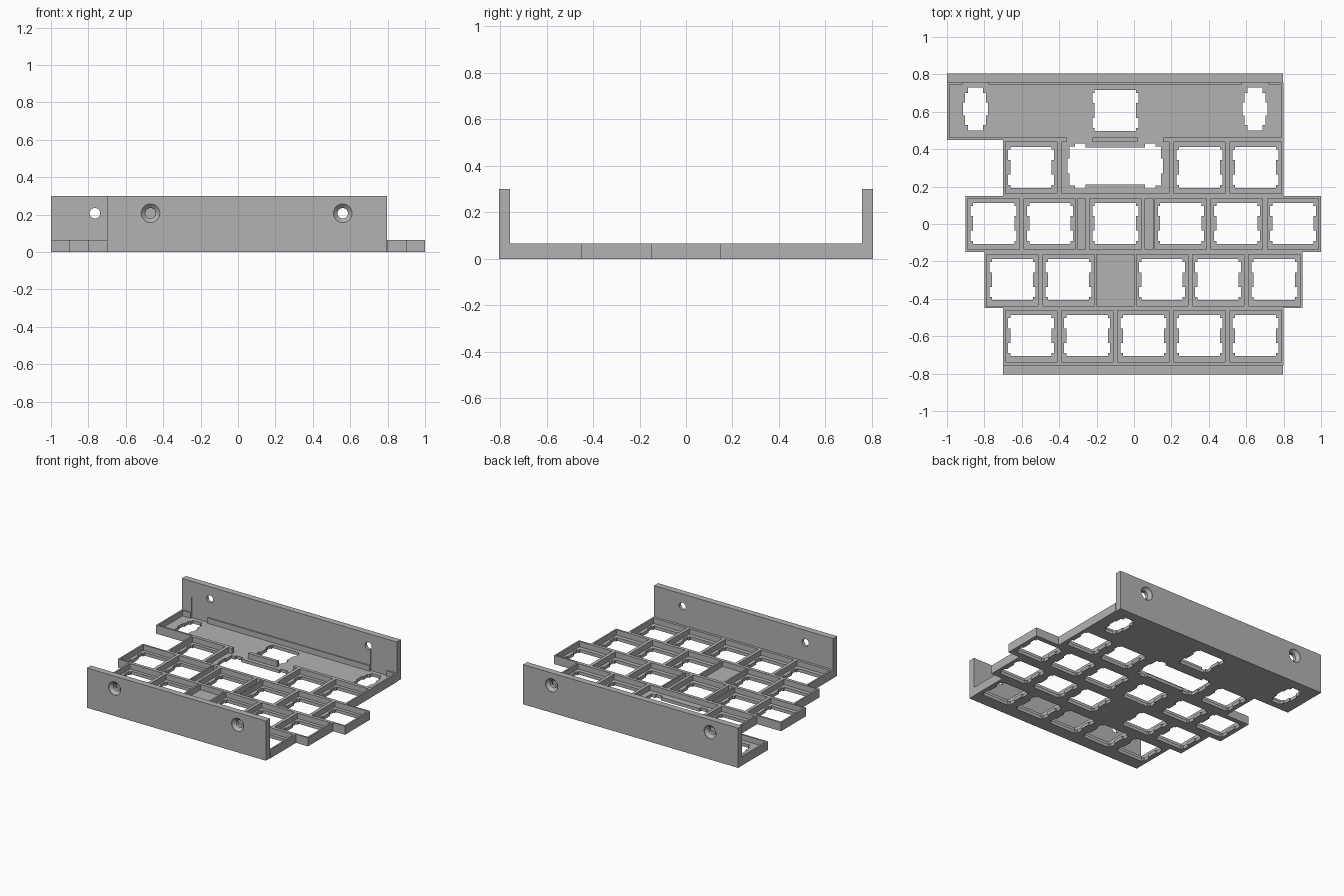
import bpy, bmesh, math
from mathutils import Matrix

cube = bpy.data.objects.get("Cube")
if cube:
    bpy.data.objects.remove(cube, do_unlink=True)

grey = bpy.data.materials.new("plate grey")
grey.use_nodes = True
grey.diffuse_color = (0.45, 0.45, 0.45, 1)
grey.node_tree.nodes["Principled BSDF"].inputs["Base Color"].default_value = (0.45, 0.45, 0.45, 1)

FLOOR, RIM, WALL = 0.024, 0.065, 0.3     # heights
EDGE, INNER = 0.805, 0.757               # outer and inner wall faces
KEY, RIB = 0.3, 0.0125                   # key pitch and half rib width


def prism(bm, points, z0, z1):
    """Extrude a flat outline between two heights."""
    face = bm.faces.new([bm.verts.new((x, y, z0)) for x, y in points])
    top = bmesh.ops.extrude_face_region(bm, geom=[face])["geom"]
    verts = [v for v in top if isinstance(v, bmesh.types.BMVert)]
    bmesh.ops.translate(bm, vec=(0, 0, z1 - z0), verts=verts)


def box(bm, x0, x1, y0, y1, z0, z1):
    prism(bm, [(x0, y0), (x1, y0), (x1, y1), (x0, y1)], z0, z1)


def finish(bm, name):
    bmesh.ops.recalc_face_normals(bm, faces=bm.faces)
    mesh = bpy.data.meshes.new(name)
    bm.to_mesh(mesh)
    bm.free()
    mesh.materials.append(grey)
    obj = bpy.data.objects.new(name, mesh)
    bpy.context.scene.collection.objects.link(obj)
    return obj


def cut(obj, cutters):
    """Subtract each cutter and bake the result."""
    for cutter in cutters:
        mod = obj.modifiers.new("cut", "BOOLEAN")
        mod.operation, mod.solver, mod.object = "DIFFERENCE", "EXACT", cutter
    bpy.context.view_layer.update()
    baked = bpy.data.meshes.new_from_object(
        obj.evaluated_get(bpy.context.evaluated_depsgraph_get()))
    obj.modifiers.clear()
    obj.data = baked


def four_way(quarter, cx, cy):
    """Mirror a first-quadrant outline into a closed one."""
    right = [(x, -y) for x, y in reversed(quarter)] + quarter
    loop = right + [(-x, y) for x, y in reversed(right)]
    return [(cx + x, cy + y) for x, y in loop]


# Outlines of the openings, one quadrant each
switch = [(.11, .039), (.123, .039), (.123, .094), (.11, .094), (.11, .11)]
small = [(.067, .035), (.056, .035), (.056, .085), (.04, .085), (.04, .115)]
wide = [(.255, .04), (.245, .04), (.245, .105), (.215, .105), (.215, .12),
        (.16, .12), (.16, .098)]

# Rows from front to back: y centre, left edge, right edge, key centres
rows = [(-.6, -.7, .8, [-.55, -.25, .05, .35, .65]),
        (-.3, -.8, .9, [-.65, -.35, .15, .45, .75]),
        (0, -.9, 1, [-.75, -.45, -.1, .25, .55, .85]),
        (.3, -.7, .8, [-.55, .35, .65])]

# Stepped base outline
right, left = [], []
for cy, x0, x1, keys in rows:
    lo = -INNER if cy == -.6 else cy - KEY / 2
    right += [(x1, lo), (x1, cy + KEY / 2)]
    left += [(x0, lo), (x0, cy + KEY / 2)]
right += [(.8, INNER)]
left += [(-1, .45), (-1, INNER)]
right = [p for p in right if p != (.8, .45)]
bm = bmesh.new()
prism(bm, right + left[::-1], 0, RIM)
base = finish(bm, "key_plate")

# Pockets and through openings
pockets, gaps, holes = bmesh.new(), bmesh.new(), bmesh.new()
half = KEY / 2 - RIB


def pocket(x0, x1, cy):
    box(pockets, x0, x1, cy - half, cy + half, FLOOR, .18)


for cy, x0, x1, keys in rows:
    for cx in keys:
        pocket(cx - half, cx + half, cy)
        prism(holes, four_way(switch, cx, cy + .003), -.1, .1)
pocket(-.4 + RIB, .2 - RIB, .3)
pocket(-.2, 0, -.3)
pocket(-.302, -.26, 0)
pocket(.06, .102, 0)
box(pockets, -1 + RIB, .8 - RIB, .45 + RIB, INNER - .01, FLOOR, .18)
prism(holes, four_way(wide, -.1, .31), -.1, .1)
prism(holes, four_way(switch, -.1, .607), -.1, .1)
for cx in (-.848, .648):
    prism(holes, four_way(small, cx, .615), -.1, .1)
    box(gaps, cx - .07, cx + .07, .7, INNER + .005, FLOOR, .18)
for cx in (-.29, .087):
    box(gaps, cx - .068, cx + .068, .42, .48, FLOOR, .18)
pocket_cutter = finish(pockets, "pocket_cutter")
gap_cutter = finish(gaps, "gap_cutter")
hole_cutter = finish(holes, "opening_cutter")
cut(base, [pocket_cutter, gap_cutter, hole_cutter])


def screw_cutter(xs, side):
    """Countersunk screw holes entering from the outer wall face."""
    bm = bmesh.new()
    profile = [(.05, .02), (.05, -.003), (.028, -.024), (.028, -.08)]
    for x in xs:
        rings = []
        for r, d in profile:
            rings.append([bm.verts.new((x + r * math.cos(a), side * (EDGE + d),
                                        .207 + r * math.sin(a)))
                          for a in (math.tau * i / 32 for i in range(32))])
        for a, b in zip(rings, rings[1:]):
            for i in range(32):
                j = (i + 1) % 32
                bm.faces.new((a[i], a[j], b[j], b[i]))
        bm.faces.new(rings[0])
        bm.faces.new(rings[-1])
    return finish(bm, "screw_cutter")


# Upright mounting walls
cutters = [pocket_cutter, gap_cutter, hole_cutter]
for name, side, x0, screws in (("front_wall", -1, -.7, (-.468, .56)),
                               ("back_wall", 1, -1, (-.765, .56))):
    bm = bmesh.new()
    box(bm, x0, .797, *sorted((side * INNER, side * EDGE)), 0, WALL)
    wall = finish(bm, name)
    screw = screw_cutter(screws, side)
    cut(wall, [screw, gap_cutter] if side > 0 else [screw])
    cutters.append(screw)
    wall.select_set(True)
    bpy.context.view_layer.objects.active = wall
    bpy.ops.object.shade_smooth_by_angle(angle=math.radians(30))
    wall.select_set(False)

for cutter in cutters:
    bpy.data.objects.remove(cutter, do_unlink=True)
